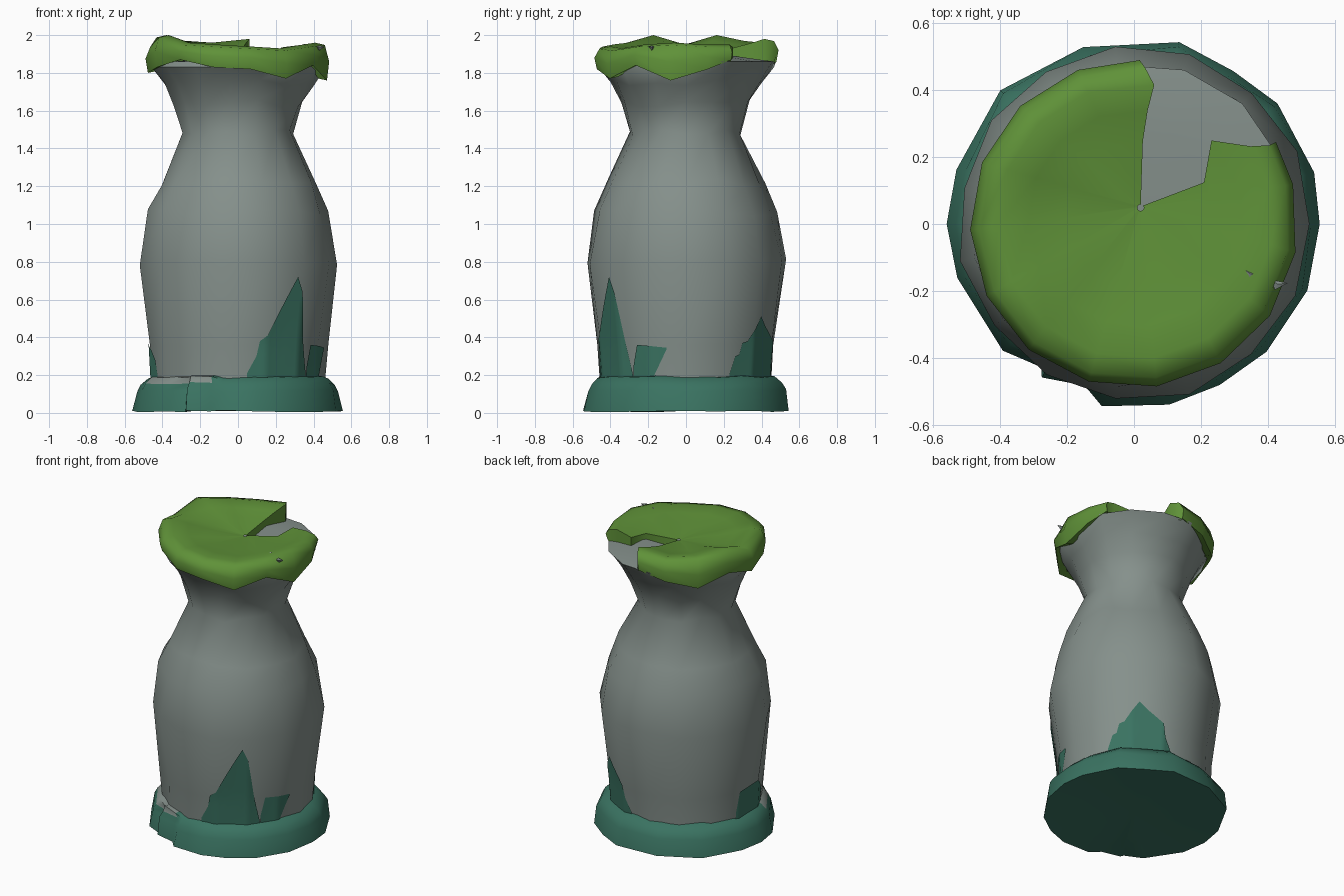
import bpy, bmesh, math, random
from math import cos, sin, radians

random.seed(4)
if "Cube" in bpy.data.objects:
    bpy.data.objects.remove(bpy.data.objects["Cube"], do_unlink=True)


def material(name, rgb):
    m = bpy.data.materials.new(name)
    m.use_nodes = True
    m.diffuse_color = (*rgb, 1)
    m.node_tree.nodes["Principled BSDF"].inputs["Base Color"].default_value = (*rgb, 1)
    return m


STONE = material("grey stone", (0.235, 0.28, 0.26))
MOSS = material("moss green", (0.115, 0.285, 0.04))
TEAL = material("dark teal", (0.042, 0.17, 0.12))


def skin(name, rings, mat, closed=True, caps=(), angle=50):
    """Bridge rows of points; caps are centre points for the first and last row."""
    bm = bmesh.new()
    rows = [[bm.verts.new(p) for p in ring] for ring in rings]
    n = len(rows[0])
    for low, high in zip(rows, rows[1:]):
        for i in range(n if closed else n - 1):
            j = (i + 1) % n
            bm.faces.new((low[i], low[j], high[j], high[i]))
    for row, centre in zip((rows[0], rows[-1]), caps):
        c = bm.verts.new(centre)
        for i in range(n):
            bm.faces.new((row[i], row[(i + 1) % n], c))
    bmesh.ops.remove_doubles(bm, verts=bm.verts, dist=0.0005)
    bmesh.ops.recalc_face_normals(bm, faces=bm.faces)
    mesh = bpy.data.meshes.new(name)
    bm.to_mesh(mesh)
    bm.free()
    mesh.materials.append(mat)
    ob = bpy.data.objects.new(name, mesh)
    bpy.context.collection.objects.link(ob)
    bpy.ops.object.select_all(action="DESELECT")
    ob.select_set(True)
    bpy.context.view_layer.objects.active = ob
    bpy.ops.object.shade_smooth_by_angle(angle=radians(angle))
    return ob


def polar(deg, r, z):
    return (r * cos(radians(deg)), r * sin(radians(deg)), z)


# Stone body: uneven lathe, wide belly, narrow neck, flared lip
SIDES = 15
PROFILE = [(0.05, 0.455), (0.36, 0.47), (0.8, 0.525), (1.06, 0.48), (1.22, 0.418),
           (1.48, 0.295), (1.64, 0.342), (1.75, 0.397), (1.83, 0.46)]
rings = []
for z, r in PROFILE:
    ring = []
    for i in range(SIDES):
        rr = r * random.uniform(0.98, 1.02)
        zz = z + (random.uniform(-0.02, 0.02) if 0.5 < z < 1.8 else 0)
        ring.append(polar(i * 360 / SIDES, rr, zz))
    rings.append(ring)
lip, inner = [], []
for i in range(SIDES):
    d = i * 360 / SIDES
    back = max(0, cos(radians(d - 60)))
    lip.append(polar(d, 0.45 + 0.035 * back, 1.86))
    inner.append(polar(d, 0.27, 1.865 + 0.025 * back))
skin("stone_body", rings + [lip, inner], STONE, caps=((0, 0, 0.05), (0.02, 0.03, 1.84)))


def surface(deg, z, lift=0.007):
    """Point just outside the faceted body."""
    f = deg % 360 / 360 * SIDES
    i, t = int(f), f % 1

    def on_column(k):
        col = [ring[k % SIDES] for ring in rings[:4]]
        for a, b in zip(col, col[1:]):
            if z <= b[2]:
                break
        u = (z - a[2]) / (b[2] - a[2])
        return [p + (q - p) * u for p, q in zip(a, b)]

    a, b = on_column(i), on_column(i + 1)
    x, y = (p + (q - p) * t for p, q in zip(a[:2], b[:2]))
    s = 1 + lift / math.hypot(x, y)
    return (x * s, y * s, z)


# Jagged painted patches above the foot: (angle, bottom, top)
LOW = 0.14
PATCHES = {
    "front_patch": [(276, LOW, 0.21), (282, LOW, 0.3), (284, LOW, 0.38), (289, LOW, 0.41),
                    (308, LOW, 0.72), (312, LOW, 0.64), (317, LOW, 0.38), (322, LOW, 0.2)],
    "right_patch": [(322.5, LOW, 0.24), (326, LOW, 0.36), (335, LOW, 0.355),
                    (347, 0.335, 0.345)],
    "back_patch": [(30, LOW, 0.21), (34, LOW, 0.3), (37, LOW, 0.31), (39, LOW, 0.37),
                   (43, LOW, 0.38), (54, LOW, 0.51), (60, LOW, 0.46), (72, LOW, 0.38),
                   (74, LOW, 0.29), (79, LOW, 0.21)],
    "left_patch": [(165, LOW, 0.22), (168, LOW, 0.36), (190, LOW, 0.37), (196, LOW, 0.33),
                   (201, LOW, 0.28), (203, LOW, 0.2)],
}
for name, outline in PATCHES.items():
    columns = []
    for start, end in zip(outline, outline[1:]):
        n = max(1, round((end[0] - start[0]) / 2))
        columns += [[a + (b - a) * k / n for a, b in zip(start, end)] for k in range(n)]
    columns.append(outline[-1])
    grid = [[surface(d, b + (h - b) * k / 6) for d, b, h in columns] for k in range(7)]
    skin(name, grid, TEAL, closed=False)

# Teal foot: (angle, radius) outline with a broken step at the front
FOOT = [(0, 0.555), (16, 0.56), (40, 0.56), (57, 0.545), (76, 0.56), (106, 0.55),
        (135, 0.565), (163, 0.555), (180, 0.56), (197, 0.552), (224, 0.545), (237, 0.51),
        (239, 0.535), (253, 0.505), (260, 0.553), (281, 0.55), (298, 0.545), (316, 0.55),
        (339, 0.555)]
foot_rings = [[] for _ in range(6)]
for d, r in FOOT:
    w = random.uniform(-0.01, 0.01)
    foot_rings[0].append(polar(d, r * 0.6, 0.02))
    foot_rings[1].append(polar(d, r, 0.004 + abs(w)))
    foot_rings[2].append(polar(d, r - 0.02 + w, 0.12 + w))
    foot_rings[3].append(polar(d, r - 0.04 + w / 2, 0.155 + w))
    foot_rings[4].append(polar(d, 0.48 + w / 2, 0.188 + w))
    foot_rings[5].append(polar(d, 0.4, 0.205))
foot = skin("teal_foot", foot_rings, TEAL, angle=60, caps=((0, 0, 0.03), (0, 0, 0.2)))
# Bare stone along the worn top edge beside the step
foot.data.materials.append(STONE)
for face in foot.data.polygons:
    x, y, z = face.center
    if z > 0.158 and 198 < math.degrees(math.atan2(y, x)) % 360 < 254:
        face.material_index = 1

# Moss cap: wavy sheet over the top with a ragged wedge left open at the back
CENTRE = (0.02, 0.05)
TOP = [1.98, 1.96, 1.97, 2.0, 1.95, 2.0, 1.96, 1.95, 1.94, 1.93, 1.95, 1.96, 1.95, 1.95]
HEM = [1.86, 1.82, 1.78, 1.85, 1.80, 1.83, 1.87, 1.83, 1.82, 1.77, 1.84, 1.76, 1.82, 1.87]
LAST = len(TOP) - 1
# Angle shifts along the two wedge edges, centre to rim
BEND_START = [0, 0, -2, -4, 0, 2, 2, 2]
BEND_END = [0, -12, 8, -5, -8, -8, -8, -8]


def moss_column(k, edge=False):
    """Points from centre to hem; an edge column tucks down onto the stone."""
    t, h = TOP[k], HEM[k]
    mid = 1.9 + (t - 1.9) * 0.4
    levels = [(0.02, 1.9), (0.45, mid), (0.66, (mid + t) / 2), (0.84, t),
              (0.95, t - 0.012), (1.0, (t + h) / 2), (0.975, h), (0.88, h + 0.01)]
    bend = BEND_START if k == 0 else BEND_END if k == LAST else [0] * len(levels)
    column = []
    for (share, z), shift in zip(levels, bend):
        if edge:
            share, z = min(share, 0.94), min(z, 1.85)
        rx, ry, _ = polar(86 + k * 24 + shift, 0.49, 0)
        column.append((CENTRE[0] + (rx - CENTRE[0]) * share,
                       CENTRE[1] + (ry - CENTRE[1]) * share, z))
    return column


columns = [moss_column(0, True)] + [moss_column(k) for k in range(LAST + 1)]
columns.append(moss_column(LAST, True))
skin("moss_cap", list(zip(*columns)), MOSS, closed=False, angle=60)

# Bare stone chips showing through the moss
for name, x, y, z in (("stone_chip_outer", 0.43, -0.18, 1.938),
                      ("stone_chip_inner", 0.35, -0.15, 1.945)):
    ring = [(x + 0.03 * cos(a), y + 0.018 * sin(a), z) for a in (0.2, 2.3, 4.4)]
    skin(name, [ring], STONE, caps=((x, y, z - 0.02), (x, y, z + 0.008)))
